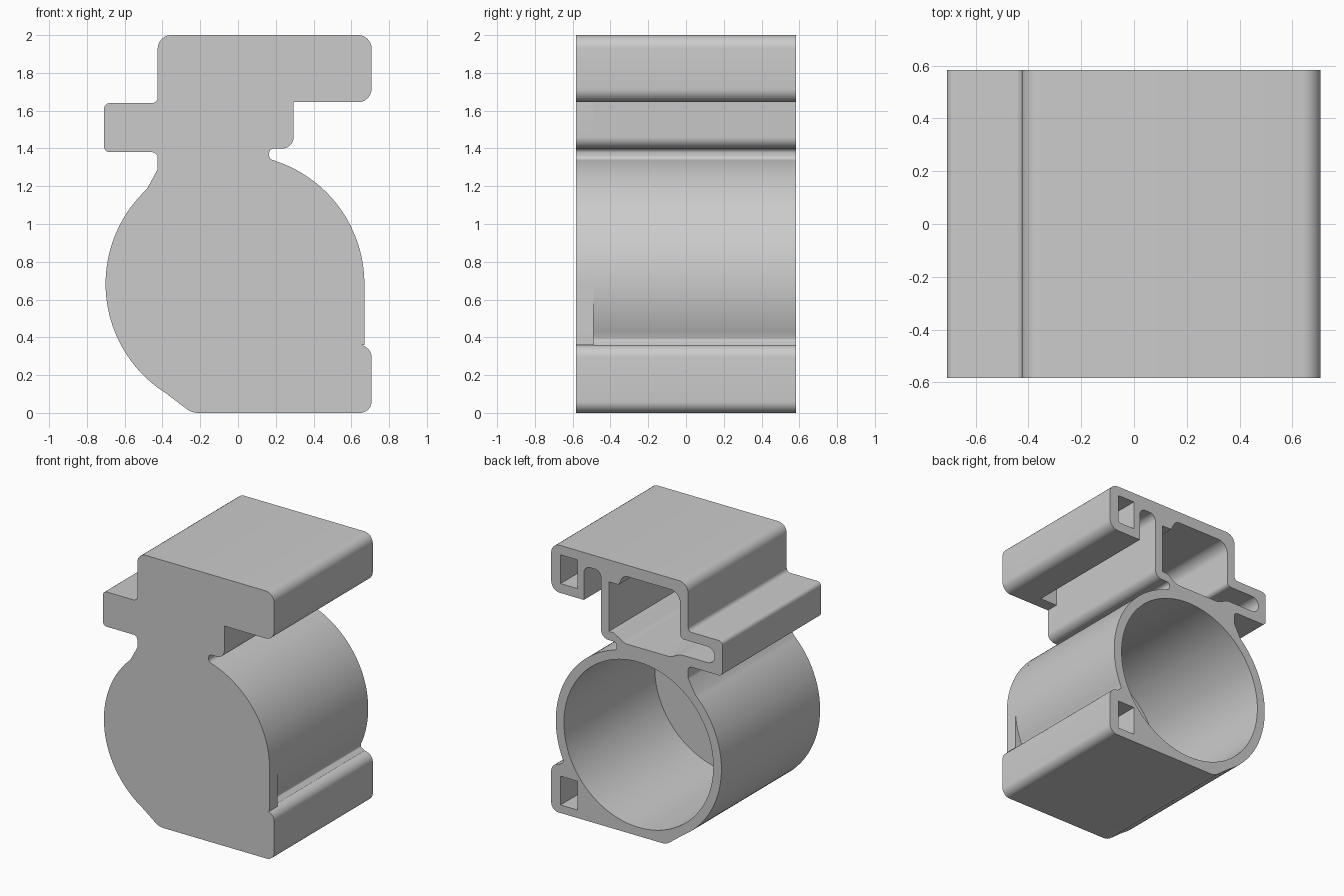
import bpy
from math import radians, cos, sin
from mathutils import Vector

cube = bpy.data.objects.get("Cube")
if cube:
    bpy.data.objects.remove(cube, do_unlink=True)

CX, CZ, R_OUT, R_IN = -0.016, 0.683, 0.685, 0.618
FRONT, SEAM, BACK = -0.583, -0.49, 0.583

grey = bpy.data.materials.new("plain grey")
grey.use_nodes = True
grey.diffuse_color = (0.6, 0.6, 0.6, 1)
grey.node_tree.nodes["Principled BSDF"].inputs["Base Color"].default_value = (0.6, 0.6, 0.6, 1)


def arc(radius, start, end, steps):
    """Points on a circle round the bore axis, angles in degrees."""
    angles = [radians(start + (end - start) * i / steps) for i in range(steps + 1)]
    return [(CX + radius * cos(a), CZ + radius * sin(a), 0) for a in angles]


def rounded(corners, steps=6):
    """Round each (x, z, radius) corner of a closed outline."""
    out = []
    for i, (x, z, r) in enumerate(corners):
        p = Vector((x, z))
        if r == 0:
            out.append(p)
            continue
        a = Vector(corners[i - 1][:2]) - p
        b = Vector(corners[(i + 1) % len(corners)][:2]) - p
        half = a.angle(b) / 2
        a.normalize()
        b.normalize()
        reach = r / abs(sin(half) / cos(half))
        centre = p + (a + b).normalized() * (r / sin(half))
        va, vb = p + a * reach - centre, p + b * reach - centre
        for k in range(steps + 1):
            t = k / steps
            out.append(centre + va.lerp(vb, t).normalized() * r)
    return out


def extrude(name, outlines, y0, y1):
    """Fill the outlines (later ones are holes) and extrude along y."""
    curve = bpy.data.curves.new(name, "CURVE")
    curve.dimensions = "2D"
    curve.fill_mode = "BOTH"
    curve.extrude = (y1 - y0) / 2
    for pts in outlines:
        spline = curve.splines.new("POLY")
        spline.points.add(len(pts) - 1)
        for sp, p in zip(spline.points, pts):
            sp.co = (p[0], p[1], 0, 1)
        spline.use_cyclic_u = True
    obj = bpy.data.objects.new(name, curve)
    bpy.context.collection.objects.link(obj)
    obj.rotation_euler.x = radians(90)
    obj.location.y = (y0 + y1) / 2
    bpy.ops.object.select_all(action="DESELECT")
    obj.select_set(True)
    bpy.context.view_layer.objects.active = obj
    bpy.ops.object.convert(target="MESH")
    obj = bpy.context.object
    # weld walls to end faces so shading is continuous
    bpy.ops.object.mode_set(mode="EDIT")
    bpy.ops.mesh.select_all(action="SELECT")
    bpy.ops.mesh.remove_doubles(threshold=0.0002)
    bpy.ops.mesh.normals_make_consistent(inside=False)
    bpy.ops.object.mode_set(mode="OBJECT")
    obj.data.materials.clear()
    obj.data.materials.append(grey)
    bpy.ops.object.shade_smooth_by_angle(angle=radians(30))
    return obj


def outline(under_block, ring_right):
    """Outer silhouette, clockwise from the top, with two swappable stretches."""
    top = [(-0.425, 2, 0.07), (0.707, 2, 0.07), (0.707, 1.645, 0.07)]
    neck_right = [(0.295, 1.4, 0.06), (0.165, 1.4, 0.025), (0.165, 1.345, 0.025)]
    foot = [(0.707, 0.36, 0.065), (0.707, 0, 0.06), (-0.245, 0, 0.1)]
    ring_left = arc(R_OUT, -122, -227, 40)
    neck_left = [(-0.425, 1.29, 0.03), (-0.425, 1.38, 0.03)]
    tab = [(-0.709, 1.38, 0.03), (-0.709, 1.64, 0.03), (-0.425, 1.64, 0.03)]
    return rounded(top + under_block + neck_right + ring_right + foot
                   + ring_left + neck_left + tab)


def box(x0, x1, z0, z1):
    return [(x0, z0), (x1, z0), (x1, z1), (x0, z1)]


# Hollow extruded body with an open slot under the top block
slot = [(0.436, 1.645, 0), (0.436, 1.9, 0.05), (0.295, 1.9, 0.05)]
groove = [(0.607, 0.385, 0.01), (0.64, 0.36, 0)]
body_outline = outline(slot, arc(R_OUT, 71.6, -24, 40) + groove)

bore = arc(R_IN, 0, 360, 96)[:-1]
upper_chamber = rounded([
    (0.23, 1.835, 0), (0.15, 1.835, 0), (0.11, 1.915, 0.06), (-0.36, 1.915, 0.08),
    (-0.36, 1.57, 0.03), (-0.645, 1.57, 0.058), (-0.645, 1.45, 0.058),
    (-0.36, 1.45, 0.1), (-0.28, 1.41, 0.1), (0.1, 1.41, 0.08),
    (0.19, 1.465, 0), (0.23, 1.465, 0)])
holes = [bore, upper_chamber, box(0.49, 0.63, 1.715, 1.93), box(0.49, 0.63, 0.06, 0.275)]
extrude("hollow_body", [body_outline] + holes, SEAM, BACK)

# Solid end plate closing the front
flat_side = [(CX + R_OUT, 0.36, 0), (0.645, 0.36, 0)]
plate_outline = outline([(0.295, 1.645, 0)], arc(R_OUT, 71.6, 0, 30) + flat_side)
extrude("front_end_plate", [plate_outline], FRONT, SEAM)
